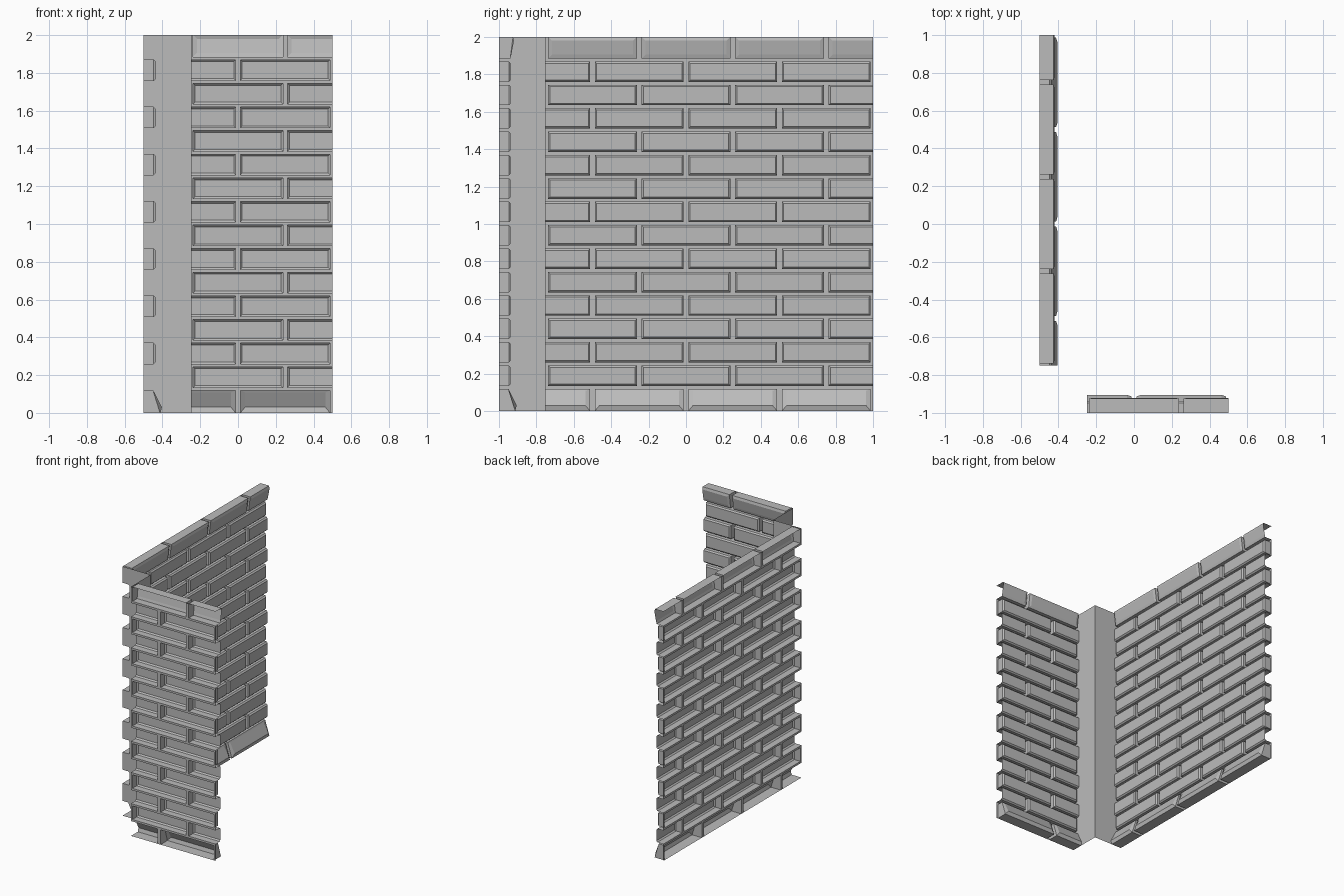
import bpy
import bmesh

if "Cube" in bpy.data.objects:
    bpy.data.objects.remove(bpy.data.objects["Cube"], do_unlink=True)

grey = bpy.data.materials.new("stone_grey")
grey.use_nodes = True
colour = (0.5, 0.5, 0.5, 1)
grey.diffuse_color = colour
grey.node_tree.nodes["Principled BSDF"].inputs["Base Color"].default_value = colour

ROWS, PITCH, BRICK, GAP, PILLAR = 16, 0.125, 0.5, 0.0125, 0.25


def long_side(d, s, z):
    return (-0.5 + d, -0.75 + s, z)


def short_side(d, s, z):
    return (-0.25 + s, -1 + d, z)


def row_profile(r):
    """Cross-section of a course as (depth, height), and its end bevel."""
    z0, z1 = r * PITCH + 0.01, (r + 1) * PITCH - 0.006
    if r == 0:  # flared foot
        return [(0, 0), (.087, 0), (.095, .03), (.055, .108), (.05, z1), (0, z1)], 0.025
    if r == ROWS - 1:  # thicker cap
        return [(0, z0), (.06, z0), (.066, z0 + .02), (.08, 1.98), (.075, 2), (0, 2)], 0.02
    return [(0, z0), (.053, z0), (.063, z0 + .01),
            (.063, z1 - .01), (.053, z1), (0, z1)], 0.01


def add_face(bm, place, points):
    verts = [bm.verts.new(place(*p)) for p in points]
    bm.faces.new(verts if place is long_side else verts[::-1])


def mortar(bm, place, s0, s1, z0, z1):
    add_face(bm, place, [(0, s0, z0), (0, s1, z0), (0, s1, z1), (0, s0, z1)])


def brick(bm, place, r, s0, s1, length):
    """Open-backed bevelled brick; ends cut by the wall edge stay open."""
    profile, bevel = row_profile(r)
    cut0, cut1 = s0 <= 0, s1 >= length
    left, right = [], []
    for i, (d, z) in enumerate(profile):
        inset = bevel if i in (2, 3) else 0
        left.append((d, 0 if cut0 else s0 + inset, z))
        right.append((d, length if cut1 else s1 - inset, z))
    for i in range(5):
        add_face(bm, place, [left[i], right[i], right[i + 1], left[i + 1]])
    for cut, ring, step in ((cut0, left, 1), (cut1, right, -1)):
        if not cut:
            add_face(bm, place, [ring[i] for i in (0, 1, 4, 5)][::step])
            add_face(bm, place, [ring[i] for i in (1, 2, 3, 4)][::step])


def finish(bm, name):
    bmesh.ops.remove_doubles(bm, verts=bm.verts, dist=0.0001)
    mesh = bpy.data.meshes.new(name)
    bm.to_mesh(mesh)
    bm.free()
    mesh.materials.append(grey)
    bpy.context.collection.objects.link(bpy.data.objects.new(name, mesh))


# Brick walls in running bond, with recessed mortar
def build_wall(name, place, length):
    bm = bmesh.new()
    for r in range(ROWS):
        profile, _ = row_profile(r)
        z0, z1 = profile[0][1], profile[-1][1]
        joint = BRICK / 2 if r % 2 == 0 else 0
        start = joint - BRICK
        while start < length:
            s0, s1 = start + GAP, start + BRICK - GAP
            if s1 > 0 and s0 < length:
                brick(bm, place, r, s0, s1, length)
            if start + GAP > 0 and start - GAP < length:
                mortar(bm, place, max(start - GAP, 0), min(start + GAP, length), z0, z1)
            start += BRICK
        if abs(start - length) < GAP:
            mortar(bm, place, length - GAP, length, z0, z1)
        if r < ROWS - 1:
            mortar(bm, place, 0, length, z1, row_profile(r + 1)[0][0][1])
    finish(bm, name)


build_wall("long_wall", long_side, 1.75)
build_wall("short_wall", short_side, 0.75)

# Plain corner pillar, two faces fitted round the open brick ends
bm = bmesh.new()
for place in (long_side, short_side):
    for r in range(ROWS):
        profile, _ = row_profile(r)
        z0, z1 = profile[0][1], profile[-1][1]
        edge = profile if r % 2 == 0 else [(0, z0), (0, z1)]
        outline = [(PILLAR, z1), (PILLAR, z0)] + edge
        add_face(bm, place, [(d, 0, z) for d, z in outline][::-1])
        if r < ROWS - 1:
            top = row_profile(r + 1)[0][0][1]
            add_face(bm, place, [(0, 0, z1), (0, 0, top), (PILLAR, 0, top), (PILLAR, 0, z1)])
finish(bm, "corner_pillar")
